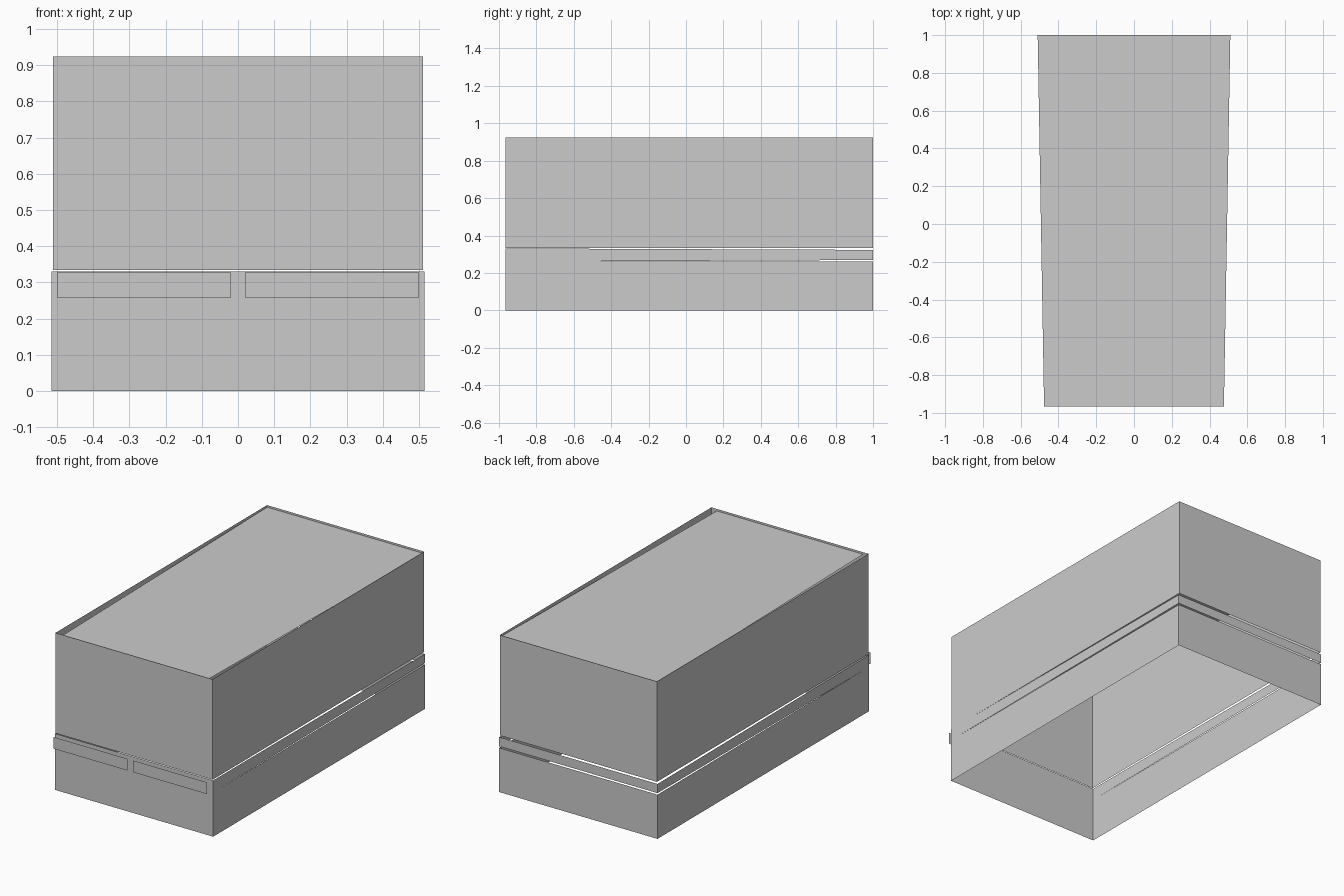
import bpy

if "Cube" in bpy.data.objects:
    bpy.data.objects.remove(bpy.data.objects["Cube"])

FRONT, BACK = -0.966, 1.0      # wall planes in y
W_LOW, W_UP = 0.515, 0.511     # half widths of lower and upper walls


def make(name, faces):
    """Thin sheet object from a list of quads, sharing corner vertices."""
    verts, index, polys = [], {}, []
    for quad in faces:
        poly = []
        for p in quad:
            if p not in index:
                index[p] = len(verts)
                verts.append(p)
            poly.append(index[p])
        polys.append(poly)
    mesh = bpy.data.meshes.new(name)
    mesh.from_pydata(verts, [], polys)
    mesh.update()
    obj = bpy.data.objects.new(name, mesh)
    bpy.context.collection.objects.link(obj)
    return obj


def ring(w, front, back, sides=(0, 1, 2, 3)):
    """Outward wall quads; front and back are (bottom, top) heights.
    Side 0 front, 1 right, 2 back, 3 left."""
    corners = [(-w, FRONT, front), (w, FRONT, front), (w, BACK, back), (-w, BACK, back)]
    quads = []
    for i in sides:
        (ax, ay, az), (bx, by, bz) = corners[i], corners[(i + 1) % 4]
        quads.append([(ax, ay, az[0]), (bx, by, bz[0]), (bx, by, bz[1]), (ax, ay, az[1])])
    return quads


# Upper storey walls, rising past the roof as a parapet
make("upper_walls", ring(W_UP, (0.334, 0.924), (0.334, 0.924)))

# Ground storey: front wall reaches up to the slot, other sides stop lower
make("lower_walls", ring(W_LOW, (0.0, 0.26), (0.0, 0.26), (1, 2, 3))
     + ring(W_LOW, (0.0, 0.331), (0.0, 0.0), (0,)))

# Middle band round the sides and back, narrowing towards the back
make("middle_band", ring(W_LOW, (0.26, 0.331), (0.269, 0.323), (1, 2, 3)))

# Tapered flat roof, sunk just below the parapet
make("roof", [[(-0.476, FRONT, 0.912), (0.476, FRONT, 0.912),
               (0.51, BACK, 0.912), (-0.51, BACK, 0.912)]])

# Two flat sign panels standing off the front wall
for name, x0, x1 in (("front_panel_left", -0.5, -0.02), ("front_panel_right", 0.02, 0.5)):
    make(name, [[(x0, -1.0, 0.259), (x1, -1.0, 0.259), (x1, -1.0, 0.328), (x0, -1.0, 0.328)]])
